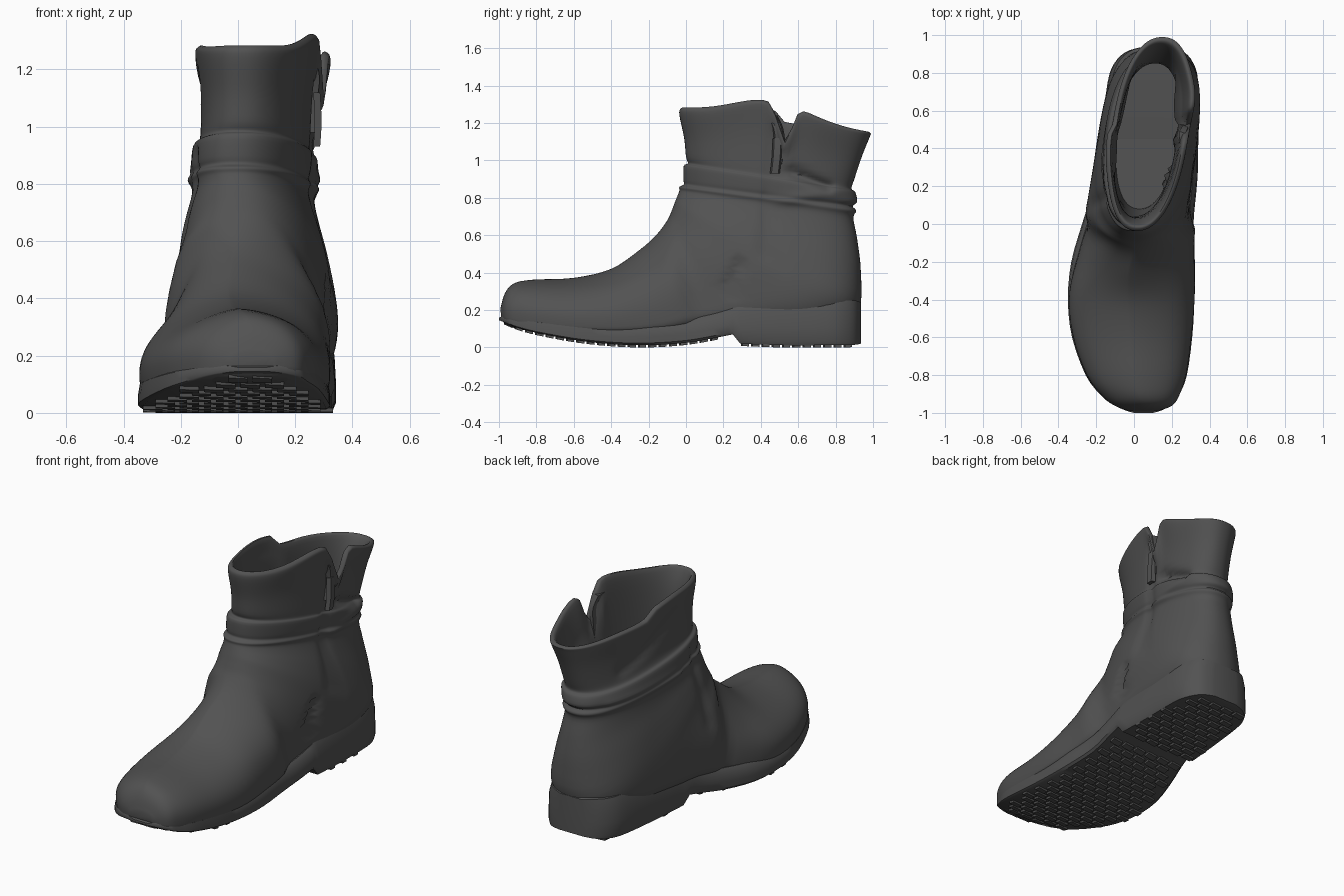
import bpy, bmesh, math
from mathutils import Vector

if "Cube" in bpy.data.objects:
    bpy.data.objects.remove(bpy.data.objects["Cube"])

leather = bpy.data.materials.new("charcoal leather")
leather.use_nodes = True
grey = (0.085, 0.085, 0.085, 1)
leather.diffuse_color = grey
leather.node_tree.nodes["Principled BSDF"].inputs["Base Color"].default_value = grey


def finish(name, bm, angle=50):
    """Turn a bmesh into a shaded object."""
    bmesh.ops.recalc_face_normals(bm, faces=bm.faces)
    mesh = bpy.data.meshes.new(name)
    bm.to_mesh(mesh)
    bm.free()
    obj = bpy.data.objects.new(name, mesh)
    bpy.context.collection.objects.link(obj)
    mesh.materials.append(leather)
    bpy.ops.object.select_all(action="DESELECT")
    obj.select_set(True)
    bpy.context.view_layer.objects.active = obj
    bpy.ops.object.shade_smooth_by_angle(angle=math.radians(angle))


def loft(bm, rings):
    """Skin closed rings and cap both ends."""
    loops = [[bm.verts.new(p) for p in ring] for ring in rings]
    count = len(loops[0])
    for low, high in zip(loops, loops[1:]):
        for i in range(count):
            j = (i + 1) % count
            bm.faces.new((low[i], low[j], high[j], high[i]))
    bm.faces.new(loops[0])
    bm.faces.new(loops[-1])


def spline(rows, steps):
    """Smooth curve through rows of section values."""
    rows = [Vector(r) for r in rows]
    result = []
    for i in range(len(rows) - 1):
        a, b, c, d = (rows[max(0, min(len(rows) - 1, i + k))] for k in (-1, 0, 1, 2))
        for s in range(steps):
            t = s / steps
            m, n = (c - a) / 2, (d - b) / 2
            result.append(b + m * t + (3 * (c - b) - 2 * m - n) * t**2
                          + (2 * (b - c) + m + n) * t**3)
    return result + [rows[-1]]


def ramp(value, low, high):
    t = max(0, min(1, (value - low) / (high - low)))
    return t * t * (3 - 2 * t)


def bump(value, centre, width):
    return math.exp(-((value - centre) / width) ** 2)


def power(value, exponent):
    return math.copysign(abs(value) ** exponent, value)


# Section values: front y, front z, back y, back z, centre x, half width,
# roundness of the lower or rear half, height of the widest point
foot = [
    (-.992, .21, -.988, .15, .05, .075, .6, .4),
    (-.968, .29, -.96, .12, .05, .15, .5, .33),
    (-.92, .342, -.9, .1, .035, .205, .4, .3),
    (-.82, .362, -.78, .08, .012, .265, .4, .28),
    (-.6, .372, -.58, .06, -.01, .315, .4, .26),
    (-.4, .42, -.35, .05, -.01, .332, .4, .25),
    (-.25, .52, -.1, .06, .017, .302, .4, .25),
    (-.16, .6, .15, .1, .055, .272, .4, .32),
    (-.1, .68, .45, .1, .068, .268, .4, .4),
    (-.075, .735, .75, .1, .072, .266, .5, .45),
    (-.06, .775, .92, .2, .07, .256, .5, .5),
    (-.05, .8, .935, .4, .065, .234, .65, .5),
    (-.042, .82, .915, .58, .06, .21, .8, .5),
]
shaft = [
    (-.035, .84, .895, .69, .055, .2, .8, .5),
    (-.035, .858, .91, .73, .055, .207, .8, .5),
    (-.012, .872, .892, .755, .055, .2, .8, .5),
    (-.014, .9, .915, .78, .055, .207, .8, .5),
    (-.012, .97, .905, .83, .06, .206, .8, .5),
    (.01, .985, .885, .85, .065, .192, .8, .5),
    (0, 1.02, .9, .9, .07, .188, .8, .5),
    (-.01, 1.12, .94, 1.02, .075, .19, .8, .5),
    (-.035, 1.24, .98, 1.12, .08, .204, .8, .5),
    (-.03, 1.275, .988, 1.145, .08, .2, .8, .5),
]
lining = [
    (-.005, 1.272, .955, 1.14, .08, .175, .8, .5),
    (.03, 1.15, .9, 1, .075, .163, .8, .5),
    (.04, .9, .85, .7, .06, .165, .8, .5),
    (.05, .6, .87, .4, .065, .17, .8, .5),
    (.08, .25, .87, .22, .07, .16, .8, .5),
]
# Creases and seams: side, start y, start z, end y, end z, depth, width
creases = [
    (1, .56, .94, .76, .86, .035, .025),
    (1, .22, .31, .29, .45, .035, .02),
    (1, .48, 1.1, .42, .5, .02, .03),
    (1, .5, .78, .9, .85, -.012, .03),
    (-1, .15, .9, .1, .45, .015, .03),
    (-1, .3, 1.12, .7, .95, .015, .03),
    (-1, .3, .82, .8, .78, -.012, .03),
]


def crease_depth(side, y, z):
    total = 0
    for sign, ya, za, yb, zb, depth, width in creases:
        if side * sign > 0:
            p, a, b = Vector((y, z)), Vector((ya, za)), Vector((yb, zb))
            t = max(0, min(1, (p - a).dot(b - a) / (b - a).length_squared))
            total += depth * bump((p - a - (b - a) * t).length, 0, width)
    return total


def boot_ring(section, count=112):
    ty, tz, by, bz, cx, half, roundness, widest = section
    my, mz = by + (ty - by) * widest, bz + (tz - bz) * widest
    ring = []
    for i in range(count):
        angle = 2 * math.pi * i / count
        c, s = math.cos(angle), math.sin(angle)
        along = power(c, .9 if c > 0 else roundness)
        y = my + ((ty - my) if c > 0 else (my - by)) * along
        z = mz + ((tz - mz) if c > 0 else (mz - bz)) * along
        # the forefoot slopes inward above its widest line, more on the outer side
        slope = max(0, .4 - widest) * (5 if s < 0 else 2) if c > 0 else 0
        x = cx + half * power(s, .9 + slope)
        # the shaft is turned slightly against the foot
        x += .13 * (y - .45) * ramp(z + .4 * ramp(y, -.1, .1), .3, .75)
        x -= s * crease_depth(s, y, z)
        # rim line with a zip notch on one side and a lapped step on the other
        rim = ramp(z, .95, 1.2)
        if s > 0:
            lift = .1 * bump(y, .45, .3) - .2 * bump(y, .53, .05)
            x += .02 * s * rim * bump(y, .68, .14)
        else:
            lift = .05 * bump(y, .4, .3) - .05 * ramp(y, .5, .53) * bump(y, .5, .2)
            x -= .02 * rim * ramp(y, .53, .5) * bump(y, .45, .2)
        ring.append((x, y, z + lift * rim * abs(s)))
    return ring


bm = bmesh.new()
loft(bm, [boot_ring(v) for v in spline(foot + shaft + lining, 4)])
finish("boot_upper", bm)

# Sole profile: y, centre x, half width, bottom z, top z
forefoot = [
    (-1, .05, .05, .145, .158), (-.985, .05, .1, .14, .165),
    (-.95, .045, .168, .125, .165), (-.9, .03, .212, .105, .16),
    (-.8, .012, .268, .078, .15), (-.6, -.01, .318, .04, .13),
    (-.4, -.015, .335, .018, .12), (-.2, -.005, .327, .012, .13),
    (0, .02, .295, .025, .15), (.15, .05, .278, .05, .18),
    (.25, .065, .272, .07, .21),
]
heel = [
    (.29, .07, .268, .02, .22), (.5, .085, .256, .012, .24),
    (.75, .1, .24, .012, .25), (.85, .105, .21, .012, .25),
    (.91, .11, .155, .015, .25), (.935, .11, .08, .02, .24),
]
sole = spline(forefoot, 3) + spline(heel, 3)


def sole_at(y):
    for a, b in zip(sole, sole[1:]):
        if y <= b[0]:
            return a.lerp(b, (y - a[0]) / (b[0] - a[0]))
    return sole[-1]


# Side outline runs down the wall and across the bottom
wall = [(.91, 1), (.98, .8), (1, .4), (1, .1), (.96, 0)]
outline = wall + [(-x, h) for x, h in reversed(wall)]
bm = bmesh.new()
loft(bm, [[(cx + half * x, y, low + (top - low) * h) for x, h in outline]
          for y, cx, half, low, top in sole])
finish("sole", bm, 40)

# Staggered tread blocks follow the bottom of the sole
bm = bmesh.new()
pitch, step = .085, .055
for row in range(34):
    y = -.95 + row * step
    if .2 < y < .3:
        continue
    for col in range(-5, 7):
        x = (col + row % 2 / 2) * pitch
        spots = []
        for dx, dy in ((-.4, -.4), (.4, -.25), (.4, .4), (-.4, .25)):
            px, py = x + dx * pitch, y + dy * step
            _, cx, half, low, _ = sole_at(py)
            spots.append((px, py, low))
            if abs(px - cx) > half * .97:
                break
        else:
            loft(bm, [[(px, py, low + h) for px, py, low in spots] for h in (.01, -.012)])
finish("tread_blocks", bm, 30)


# Zip guard and dangling pull beside the notch
def strip(name, path, width, thick):
    bm = bmesh.new()
    loft(bm, [[(x + dx * thick, y + dy * width, z)
               for dx, dy in ((-1, -1), (1, -.7), (1, .7), (-1, 1))]
              for x, y, z in spline(path, 5)])
    finish(name, bm)


strip("zip_guard", [(.255, .46, 1.24), (.27, .49, 1.17), (.26, .5, 1.08), (.255, .49, .98)], .03, .015)
strip("zip_pull", [(.275, .49, 1.12), (.28, .485, 1.02), (.275, .475, .93)], .026, .012)
